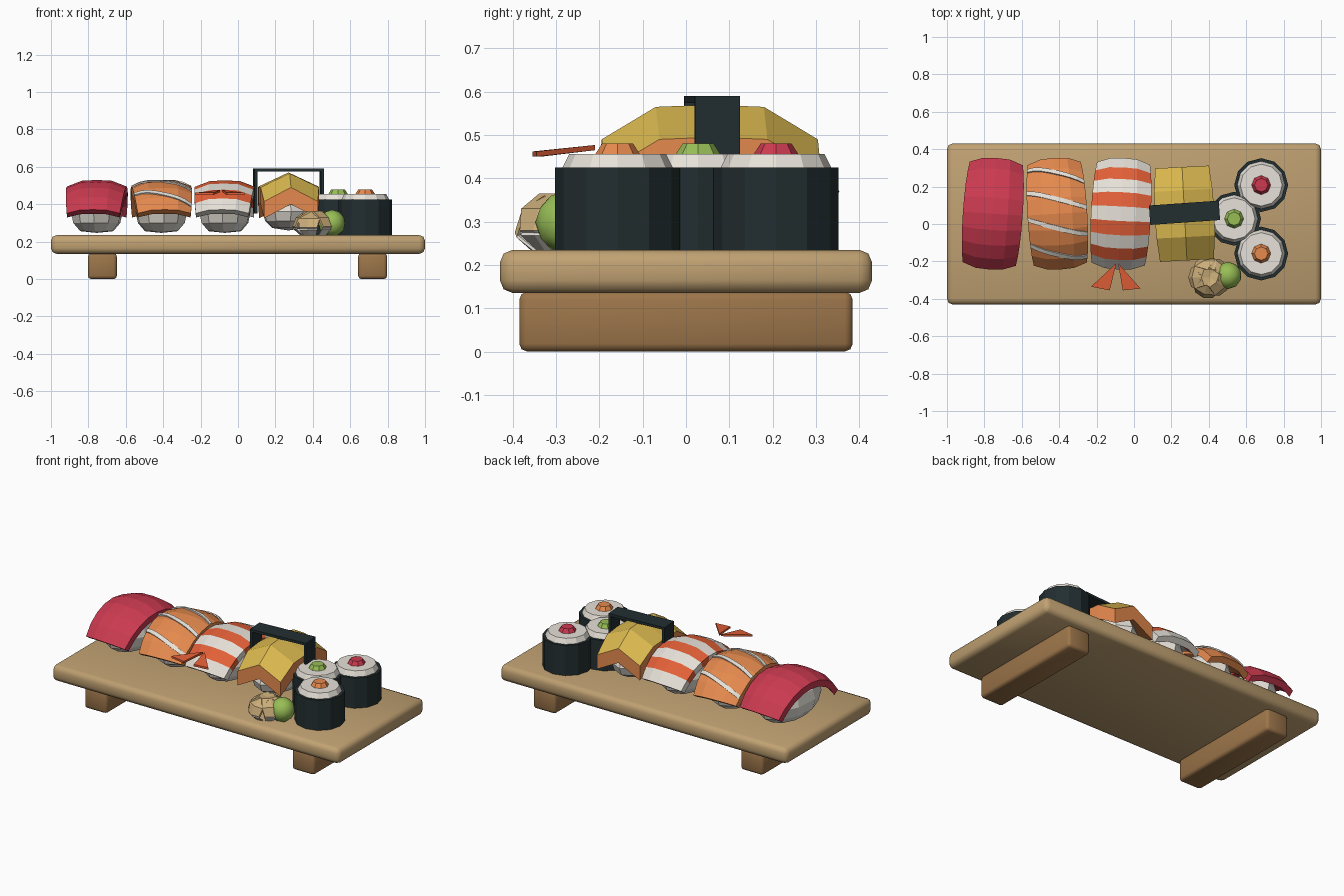
import bpy, bmesh, math
from mathutils import Matrix, Vector

if "Cube" in bpy.data.objects:
    bpy.data.objects.remove(bpy.data.objects["Cube"])


def mat(name, r, g, b):
    m = bpy.data.materials.new(name)
    m.diffuse_color = [((c / 255 + 0.055) / 1.055) ** 2.4 for c in (r, g, b)] + [1]
    m.use_nodes = True
    m.node_tree.nodes["Principled BSDF"].inputs["Base Color"].default_value = m.diffuse_color
    return m


WOOD = mat("board_wood", 192, 161, 114)
FOOT = mat("foot_wood", 156, 117, 74)
RICE = mat("rice_white", 232, 227, 218)
NORI = mat("seaweed_dark", 34, 46, 48)
TUNA = mat("tuna_red", 204, 58, 80)
SALMON = mat("salmon_orange", 230, 138, 78)
EGG = mat("egg_yellow", 220, 186, 80)
SHRIMP = mat("shrimp_red", 228, 96, 56)
GREEN = mat("wasabi_green", 152, 190, 86)
GINGER = mat("ginger_tan", 204, 174, 122)


def finish(name, bm, mats, loc=(0, 0, 0), rot=0, smooth=None):
    bmesh.ops.recalc_face_normals(bm, faces=bm.faces)
    me = bpy.data.meshes.new(name)
    bm.to_mesh(me)
    bm.free()
    for m in mats:
        me.materials.append(m)
    ob = bpy.data.objects.new(name, me)
    bpy.context.collection.objects.link(ob)
    ob.location = loc
    ob.rotation_euler.z = math.radians(rot)
    if smooth:
        bpy.context.view_layer.objects.active = ob
        ob.select_set(True)
        bpy.ops.object.shade_smooth_by_angle(angle=math.radians(smooth))
        ob.select_set(False)
    return ob


def box(name, size, loc, m, bevel):
    bm = bmesh.new()
    bmesh.ops.create_cube(bm, size=1, matrix=Matrix.Diagonal((*size, 1)))
    bmesh.ops.bevel(bm, geom=bm.edges[:], offset=bevel, segments=2, profile=0.5, affect='EDGES')
    return finish(name, bm, [m], loc, smooth=50)


def prism(name, pts, axis, depth, m, loc, rot=0):
    """Extrude a closed polygon along a vector."""
    bm = bmesh.new()
    f = bm.faces.new([bm.verts.new(p) for p in pts])
    r = bmesh.ops.extrude_face_region(bm, geom=[f])
    bmesh.ops.translate(bm, vec=Vector(axis) * depth,
                        verts=[v for v in r['geom'] if isinstance(v, bmesh.types.BMVert)])
    return finish(name, bm, [m], loc, rot)


def slab(name, surf, nu, nv, depths, mats, rule, loc, rot):
    """Curved sheet: surf(u, v, depth) gives points; rule(kind, row) gives the material."""
    bm = bmesh.new()
    top, bot = [[[bm.verts.new(surf(2 * i / nu - 1, 2 * j / nv - 1, t)) for i in range(nu + 1)]
                 for j in range(nv + 1)] for t in depths]

    def face(vs, kind, j):
        bm.faces.new(vs).material_index = rule(kind, j)
    for j in range(nv):
        for i in range(nu):
            for g, kind in ((top, 'top'), (bot, 'bottom')):
                face((g[j][i], g[j][i + 1], g[j + 1][i + 1], g[j + 1][i]), kind, j)
        for i in (0, nu):
            face((top[j][i], top[j + 1][i], bot[j + 1][i], bot[j][i]), 'side', j)
    for j in (0, nv):
        for i in range(nu):
            face((top[j][i], top[j][i + 1], bot[j][i + 1], bot[j][i]), 'side', min(j, nv - 1))
    return finish(name, bm, mats, loc, rot)


def fish(u, v, t):
    a = math.radians(56) * v
    r = 0.36 - t - 0.035 * abs(u) ** 3
    return (0.16 * u * (1 - 0.11 * v * v), r * math.sin(a), 0.17 + r * math.cos(a))


def egg(u, v, t):
    z = 0.57 - 0.005 * min(1, abs(v) * 2) - 0.15 * max(0, abs(v) - 0.5)
    return (0.16 * u * (1 - 0.1 * v * v), 0.25 * v, z - 0.075 * abs(u) - t)


def rice_block(name, x, rot, top):
    bm = bmesh.new()
    bmesh.ops.create_uvsphere(bm, u_segments=10, v_segments=6, radius=1)
    for v in bm.verts:
        r = math.hypot(v.co.x, v.co.y)
        k = r ** -0.35 if r > 0.01 else 1
        v.co = (0.14 * v.co.x * k, 0.24 * v.co.y * k, max(0.247, 0.36 + (top - 0.36) * v.co.z))
    finish(name, bm, [RICE], (x, 0.055, 0), rot)


# Serving board and feet
box("board", (2, 0.86, 0.1), (0, 0, 0.185), WOOD, 0.03)
for side, x in (("left", -0.725), ("right", 0.72)):
    box(side + "_foot", (0.155, 0.77, 0.138), (x, 0, 0.069), FOOT, 0.018)

# Rice pillows
for name, x, rot, top in (("tuna", -0.755, -4, 0.48), ("salmon", -0.41, 3.5, 0.48),
                          ("shrimp", -0.07, -3, 0.48), ("egg", 0.27, 3, 0.46)):
    rice_block(name + "_rice", x, rot, top)

# Toppings
slab("tuna_slice", fish, 4, 8, (0, 0.04), [TUNA], lambda k, j: 0, (-0.755, 0.055, 0), -4)
slab("salmon_slice", fish, 4, 8, (0, 0.04), [SALMON], lambda k, j: 0, (-0.41, 0.055, 0), 3.5)
for n in range(4):
    c = 0.68 - 0.453 * n
    slab(f"salmon_stripe_{n + 1}", lambda u, v, t: fish(u, c - 0.15 * u + 0.036 * v, t),
         8, 1, (-0.005, 0.003), [RICE], lambda k, j: 0, (-0.41, 0.055, 0), 3.5)
slab("shrimp_slice", fish, 4, 9, (0, 0.04), [RICE, SHRIMP], lambda k, j: j % 2, (-0.07, 0.055, 0), -3)
slab("egg_slice", egg, 2, 4, (0, 0.09), [EGG, SALMON],
     lambda k, j: 0 if k == 'top' else 1, (0.27, 0.055, 0), 3)

# Shrimp tail fins
for side, pts in (("left", ((-0.095, -0.21, 0.465), (-0.23, -0.335, 0.45), (-0.13, -0.355, 0.45))),
                  ("right", ((-0.085, -0.21, 0.465), (-0.06, -0.355, 0.45), (0.035, -0.345, 0.45)))):
    prism(side + "_tail_fin", pts, (0, 0, 1), 0.012, SHRIMP, (0, 0, 0))

# Seaweed band over the egg
h, t = 0.187, 0.016
prism("seaweed_band", [(x, -0.052, z) for x, z in (
    (-h, 0.35), (-h, 0.59), (h, 0.59), (h, 0.35), (h - t, 0.35), (h - t, 0.574),
    (t - h, 0.574), (t - h, 0.35))], (0, 1, 0), 0.104, NORI, (0.27, 0.06, 0), 4)

# Rolls: seaweed wrap, rice core and filling
def drum(name, r1, r2, z1, z2, m, x, y, n=12):
    bm = bmesh.new()
    bmesh.ops.create_cone(bm, cap_ends=True, segments=n, radius1=r1, radius2=r2, depth=z2 - z1)
    finish(name, bm, [m], (x, y, (z1 + z2) / 2))


for name, x, y, m in (("back", 0.68, 0.208, TUNA), ("middle", 0.535, 0.028, GREEN),
                      ("front", 0.68, -0.158, SALMON)):
    drum(name + "_roll_wrap", 0.144, 0.144, 0.233, 0.425, NORI, x, y)
    drum(name + "_roll_rice", 0.128, 0.112, 0.424, 0.456, RICE, x, y)
    drum(name + "_roll_filling", 0.052, 0.036, 0.455, 0.48, m, x, y, 8)

# Wasabi ball
bm = bmesh.new()
bmesh.ops.create_icosphere(bm, subdivisions=2, radius=0.073)
for v in bm.verts:
    v.co.z = max(-0.065, v.co.z)
finish("wasabi", bm, [GREEN], (0.502, -0.275, 0.298), smooth=40)

# Pickled ginger: folded petals, pale at the foot
path = ((0.07, 0.236, 0.03), (0.115, 0.275, 0.05), (0.095, 0.325, 0.06), (0.045, 0.36, 0.045), (-0.02, 0.345, 0.03))


def petal(u, v, t):
    r, z, w = path[round((v + 1) * 2)]
    return (r - 0.4 * t - 0.015 * abs(u), u * w, z - t)


for n in range(5):
    slab(f"ginger_petal_{n + 1}", petal, 2, 4, (0, 0.012), [RICE, GINGER],
         lambda k, j: 0 if j == 0 or k == 'bottom' else 1, (0.405, -0.285, 0.005 * (n % 2)), 108 + 72 * n)
